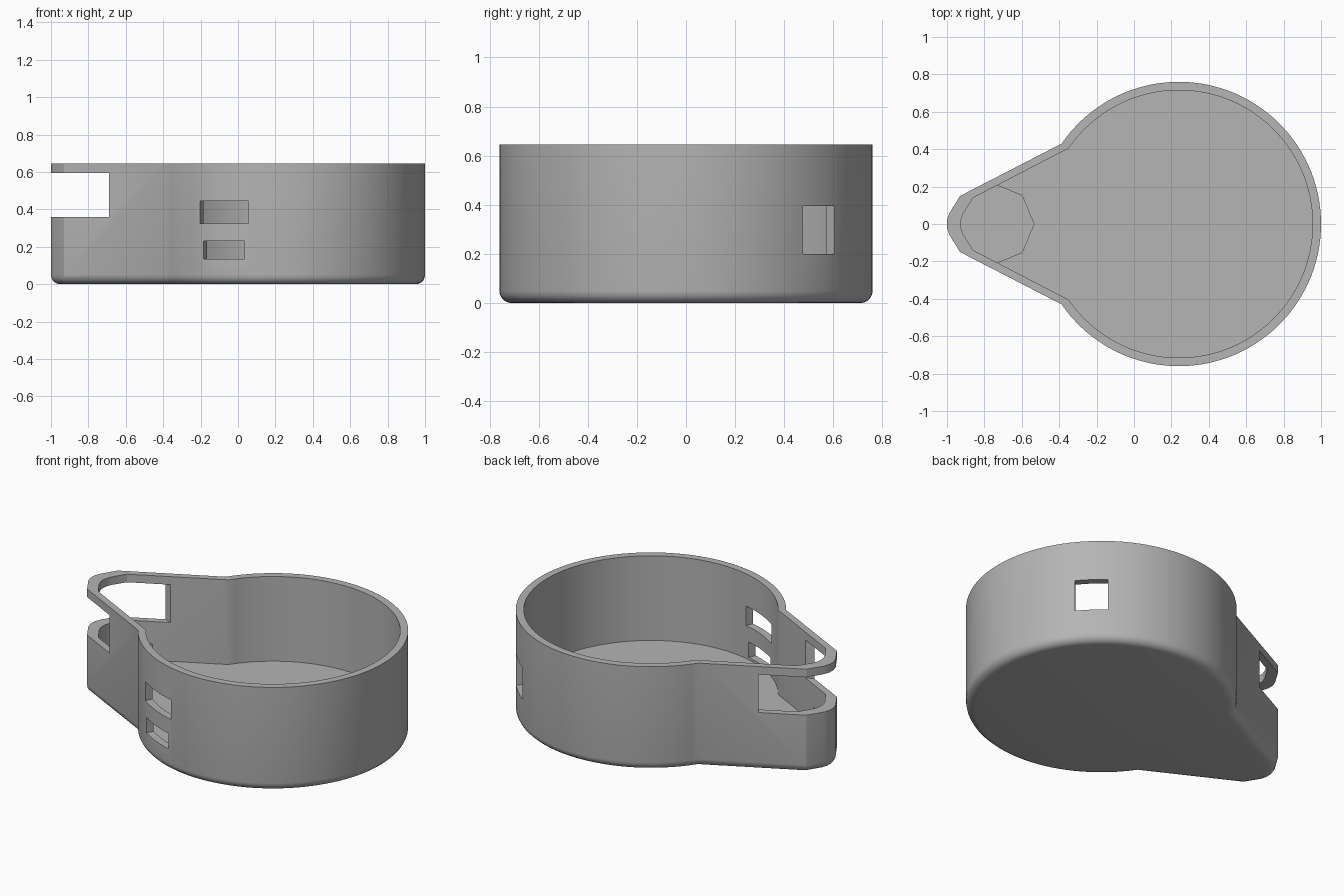
import bpy, bmesh, math

if "Cube" in bpy.data.objects:
    bpy.data.objects.remove(bpy.data.objects["Cube"])

CX, R_OUT, R_IN = 0.24, 0.76, 0.715
HEIGHT, FLOOR = 0.645, 0.12

grey = bpy.data.materials.new("light grey plastic")
grey.diffuse_color = (0.46, 0.46, 0.46, 1)
grey.use_nodes = True
grey.node_tree.nodes["Principled BSDF"].inputs["Base Color"].default_value = grey.diffuse_color


def outline(radius, neck_y, nose):
    """Round body joined to a tapered nose; nose lists the upper half, outward."""
    a = math.pi - math.asin(neck_y / radius)
    n = 96
    arc = [(CX + radius * math.cos(-a + 2 * a * i / n),
            radius * math.sin(-a + 2 * a * i / n)) for i in range(n + 1)]
    return arc + nose + [(x, -y) for x, y in reversed(nose)]


def prism(name, points, z0, z1, round_bottom=0):
    bm = bmesh.new()
    bottom = bm.faces.new([bm.verts.new((x, y, z0)) for x, y in points])
    ext = bmesh.ops.extrude_face_region(bm, geom=[bottom], use_keep_orig=True)
    for v in ext["geom"]:
        if isinstance(v, bmesh.types.BMVert):
            v.co.z = z1
    bmesh.ops.recalc_face_normals(bm, faces=bm.faces)
    if round_bottom:
        edges = [e for e in bm.edges if all(v.co.z < z0 + 1e-5 for v in e.verts)]
        bmesh.ops.bevel(bm, geom=edges, offset=round_bottom, segments=5,
                        profile=0.5, affect='EDGES')
    me = bpy.data.meshes.new(name)
    bm.to_mesh(me)
    bm.free()
    ob = bpy.data.objects.new(name, me)
    bpy.context.collection.objects.link(ob)
    return ob


def radial_box(name, angle, half_width, z0, z1):
    """Box that pierces the round wall at the given angle."""
    c, s = math.cos(angle), math.sin(angle)
    corners = [(0.6, -1), (0.9, -1), (0.9, 1), (0.6, 1)]
    return prism(name, [(CX + r * c - t * half_width * s, r * s + t * half_width * c)
                        for r, t in corners], z0, z1)


def octagon(name, x, radius, z0, z1):
    return prism(name, [(x + radius * math.cos(i * math.pi / 4),
                         radius * math.sin(i * math.pi / 4)) for i in range(8)], z0, z1)


# Outer shell with rounded bottom edge
case = prism("case_body", outline(R_OUT, 0.43, [(-0.93, 0.15), (-0.987, 0.058), (-1.0, 0.02)]),
             0, HEIGHT, 0.05)

cutters = [
    # Main cavity
    prism("cavity", outline(R_IN, 0.405, [(-0.86, 0.14), (-0.912, 0.058), (-0.925, 0.02)]),
          FLOOR, HEIGHT + 0.1),
    # Wide slot around the nose, and the pocket under it
    octagon("nose_slot", -0.76, 0.303, 0.36, 0.595),
    octagon("nose_pocket", -0.75, 0.215, 0.07, 0.22),
    # Two front windows and one rear side window
    radial_box("upper_window", math.radians(-114.9), 0.143, 0.325, 0.445),
    radial_box("lower_window", math.radians(-114.9), 0.121, 0.135, 0.23),
    radial_box("side_window", math.radians(45.8), 0.093, 0.20, 0.395),
]

bpy.context.view_layer.objects.active = case
case.select_set(True)
for cutter in cutters:
    mod = case.modifiers.new(cutter.name, 'BOOLEAN')
    mod.operation, mod.solver, mod.object = 'DIFFERENCE', 'EXACT', cutter
    bpy.ops.object.modifier_apply(modifier=mod.name)
    bpy.data.objects.remove(cutter)

case.data.materials.clear()
case.data.materials.append(grey)
bpy.ops.object.shade_smooth_by_angle(angle=math.radians(30))
